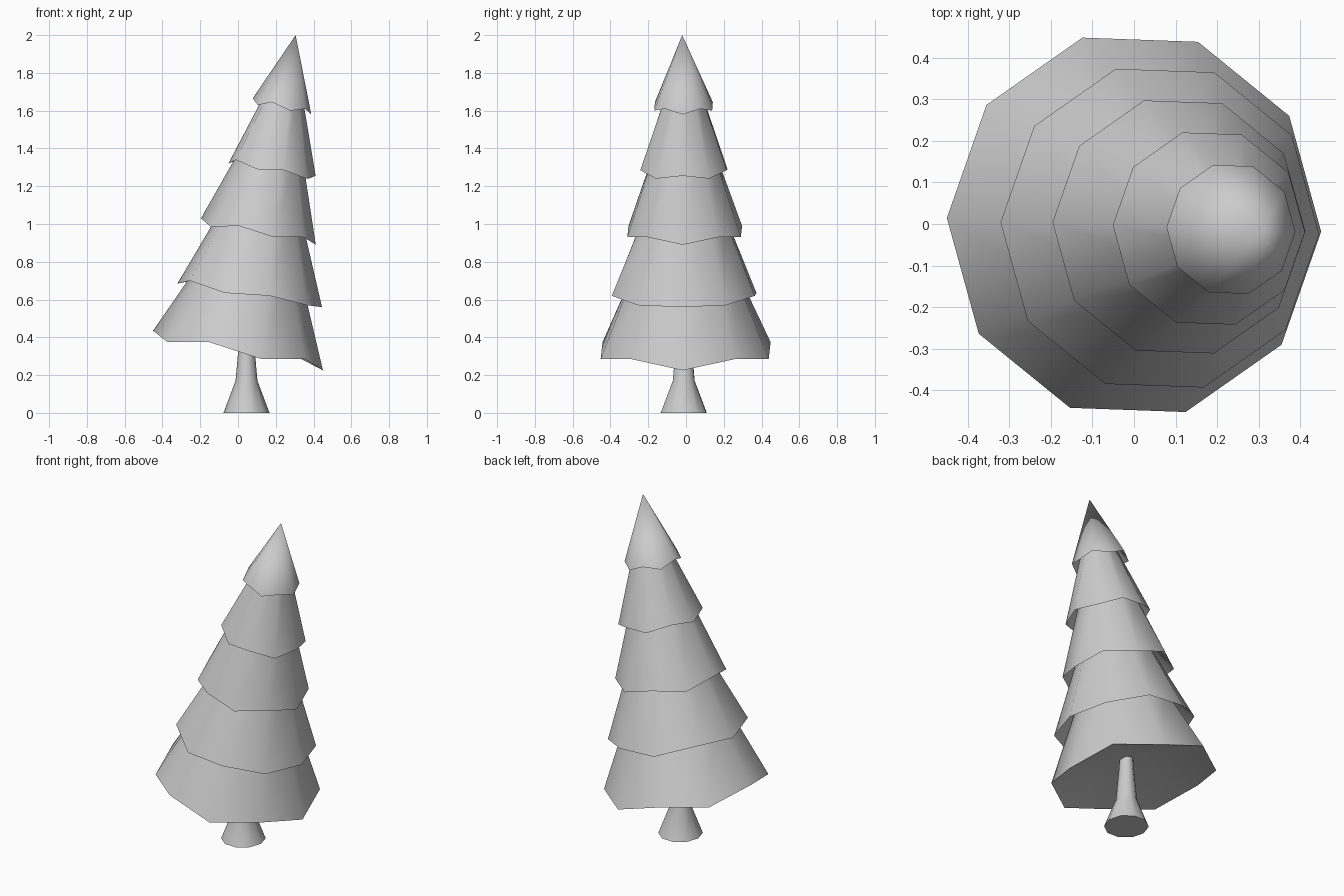
import bpy, bmesh
from math import cos, sin, radians

if "Cube" in bpy.data.objects:
    bpy.data.objects.remove(bpy.data.objects["Cube"])

SIDES = 10


def ring(bm, cx, cy, r, heights):
    """Ten-sided ring; heights run from the +x side round to the -x side."""
    verts = []
    for i in range(SIDES):
        a = radians(36 * i - 2)
        z = heights[min(i, SIDES - i)]
        verts.append(bm.verts.new((cx + r * cos(a), cy + 1.04 * r * sin(a), z)))
    return verts


def tilted(z_right, z_left):
    mid, half = (z_right + z_left) / 2, (z_right - z_left) / 2
    return [mid + half * cos(radians(36 * i)) for i in range(6)]


def bridge(bm, a, b):
    for i in range(SIDES):
        j = (i + 1) % SIDES
        bm.faces.new((a[i], a[j], b[j], b[i]))


def fan(bm, a, point):
    tip = bm.verts.new(point)
    for i in range(SIDES):
        bm.faces.new((a[i], a[(i + 1) % SIDES], tip))


def finish(bm, name):
    bmesh.ops.recalc_face_normals(bm, faces=bm.faces)
    mesh = bpy.data.meshes.new(name)
    bm.to_mesh(mesh)
    bm.free()
    ob = bpy.data.objects.new(name, mesh)
    bpy.context.collection.objects.link(ob)
    bpy.ops.object.select_all(action='DESELECT')
    ob.select_set(True)
    bpy.context.view_layer.objects.active = ob
    bpy.ops.object.shade_smooth_by_angle(angle=radians(65))


# Foliage rims: centre x, centre y, radius, heights from right to left
rims = [
    (0.000, -0.002, 0.450, [0.225, 0.285, 0.285, 0.375, 0.375, 0.435]),
    (0.062, -0.010, 0.383, [0.56, 0.57, 0.62, 0.635, 0.70, 0.685]),
    (0.108, -0.007, 0.304, [0.89, 0.93, 0.93, 0.99, 0.985, 1.03]),
    (0.180, -0.011, 0.231, [1.255, 1.24, 1.285, 1.29, 1.34, 1.32]),
    (0.233, -0.013, 0.155, [1.58, 1.61, 1.60, 1.645, 1.63, 1.665]),
]
# Tops hidden inside the next tier: centre x, y, radius, right and left height
necks = [
    (0.067, -0.006, 0.265, 0.726, 0.80),
    (0.136, -0.010, 0.191, 1.07, 1.134),
    (0.191, -0.010, 0.143, 1.40, 1.46),
    (0.260, -0.012, 0.072, 1.73, 1.776),
]

# Leaning stack of hollow foliage tiers as one closed skin
bm = bmesh.new()
previous = None
for i, (cx, cy, r, hs) in enumerate(rims):
    rim = ring(bm, cx, cy, r, hs)
    if previous:
        bridge(bm, previous, rim)
    else:
        fan(bm, rim, (0.04, -0.01, 0.44))
    if i < len(necks):
        nx, ny, nr, zr, zl = necks[i]
        previous = ring(bm, nx, ny, nr, tilted(zr, zl))
        bridge(bm, rim, previous)
    else:
        fan(bm, rim, (0.305, -0.02, 2.0))
finish(bm, "foliage")

# Flared trunk
bm = bmesh.new()
rows = [ring(bm, 0.045, -0.012, r, [z] * 6)
        for r, z in ((0.122, 0), (0.058, 0.17), (0.042, 0.35), (0.036, 0.45))]
for a, b in zip(rows, rows[1:]):
    bridge(bm, a, b)
bm.faces.new(rows[0])
bm.faces.new(rows[-1])
finish(bm, "trunk")
